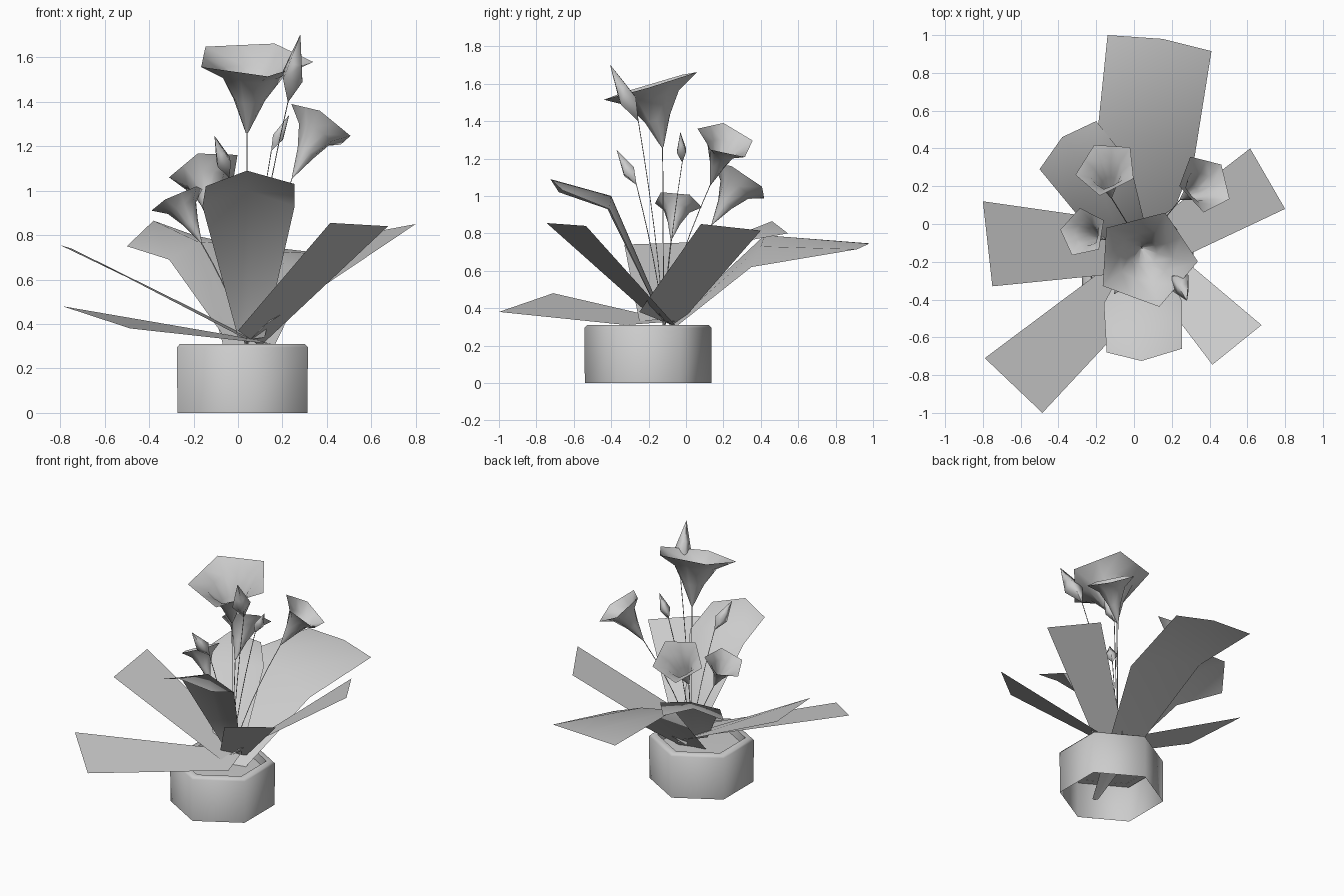
import bpy
import bmesh
import math
from mathutils import Vector, Matrix

default_cube = bpy.data.objects.get("Cube")
if default_cube:
    bpy.data.objects.remove(default_cube, do_unlink=True)

# One plain grey for the whole plant
grey = bpy.data.materials.new("plain_grey")
grey.use_nodes = True
grey.diffuse_color = (0.6, 0.6, 0.6, 1)
grey.node_tree.nodes["Principled BSDF"].inputs["Base Color"].default_value = (0.6, 0.6, 0.6, 1)

ROOT = Vector((0.04, -0.12, 0.27))
POT_CENTRE = Vector((0.02, -0.203, 0))


def finish(name, bm, angle=70):
    """Turn a bmesh into a smooth shaded object."""
    mesh = bpy.data.meshes.new(name)
    bmesh.ops.recalc_face_normals(bm, faces=bm.faces)
    bm.to_mesh(mesh)
    bm.free()
    mesh.materials.append(grey)
    obj = bpy.data.objects.new(name, mesh)
    bpy.context.collection.objects.link(obj)
    bpy.ops.object.select_all(action="DESELECT")
    obj.select_set(True)
    bpy.context.view_layer.objects.active = obj
    bpy.ops.object.shade_smooth_by_angle(angle=math.radians(angle))
    return obj


def bridge(bm, lower, upper, closed):
    """Fill the strip between two rows of vertices with quads."""
    count = len(lower)
    for i in range(count if closed else count - 1):
        j = (i + 1) % count
        bm.faces.new((lower[i], lower[j], upper[j], upper[i]))


def loft(name, rows, closed=False, cap_last=False, angle=70):
    """Skin a sequence of point rows."""
    bm = bmesh.new()
    rings = [[bm.verts.new(point) for point in row] for row in rows]
    for lower, upper in zip(rings, rings[1:]):
        bridge(bm, lower, upper, closed)
    if cap_last:
        bm.faces.new(rings[-1])
    return finish(name, bm, angle)


def ring(centre, u, v, radius, sides, dip=1.0):
    """Points round a centre; every other one may be pulled inward."""
    points = []
    for i in range(sides):
        a = math.tau * i / sides
        r = radius * (dip if i % 2 else 1)
        points.append(centre + (u * math.cos(a) + v * math.sin(a)) * r)
    return points


def stem(name, end):
    """Hair thin stalk that rises from the soil and bends outward."""
    end = Vector(end)
    curve = bpy.data.curves.new(name, "CURVE")
    curve.dimensions = "3D"
    curve.bevel_depth = 0.0025
    curve.bevel_resolution = 0
    spline = curve.splines.new("POLY")
    steps = 6
    spline.points.add(steps)
    for i, point in enumerate(spline.points):
        t = i / steps
        p = ROOT.lerp(end, t ** 1.4)
        p.z = ROOT.z + (end.z - ROOT.z) * t
        point.co = (*p, 1)
    curve.materials.append(grey)
    obj = bpy.data.objects.new(name, curve)
    bpy.context.collection.objects.link(obj)


def flower(name, apex, centre, first_petal):
    """Five pointed trumpet opening from its apex, with a stem."""
    apex, centre = Vector(apex), Vector(centre)
    arm = Vector(first_petal) - centre
    radius = arm.length
    u = arm.normalized()
    v = (centre - apex).cross(u).normalized()
    profile = ((0, 0.02, 1), (0.45, 0.26, 1), (0.8, 0.55, 0.88), (1, 1, 0.81))
    rows = [ring(apex.lerp(centre, t), u, v, radius * r, 10, dip) for t, r, dip in profile]
    loft(name, rows, closed=True)
    stem(name + "_stem", apex)


def bud(name, base, tip, radius):
    """Closed pointed bud with four sides, with a stem."""
    base, tip = Vector(base), Vector(tip)
    axis = (tip - base).normalized()
    u = axis.orthogonal().normalized()
    v = axis.cross(u)
    profile = ((0, 0.03), (0.38, 1), (0.6, 0.65), (1, 0.02))
    rows = [ring(base.lerp(tip, t), u, v, radius * r, 4) for t, r in profile]
    loft(name, rows, closed=True, angle=100)
    stem(name + "_stem", base)


# Six sided pot, open underneath, with a thick rim and soil inside
spin = Matrix.Rotation(math.radians(30), 3, "Z")
px, py = spin @ Vector((1, 0, 0)), spin @ Vector((0, 1, 0))


def pot_ring(radius, height):
    return ring(POT_CENTRE + Vector((0, 0, height)), px, py, radius, 6)


loft("pot", [pot_ring(0.338, 0), pot_ring(0.34, 0.295), pot_ring(0.325, 0.31),
             pot_ring(0.285, 0.31), pot_ring(0.28, 0.25)], closed=True)
loft("soil", [pot_ring(0.33, 0.25), pot_ring(0.1, 0.255)], closed=True, cap_last=True)

# Flat straight leaves: base edge, then tip edge
loft("leaf_left", [[(0.04, 0, 0.35), (0.04, -0.25, 0.33)],
                   [(-0.8, 0.12, 0.755), (-0.75, -0.33, 0.74)]])
loft("leaf_front_left", [[(0.08, -0.06, 0.33), (0.15, -0.32, 0.31)],
                         [(-0.79, -0.71, 0.48), (-0.485, -1, 0.38)]])
loft("leaf_front_right", [[(0, -0.2, 0.37), (0.1, -0.05, 0.3)],
                          [(0.415, -0.745, 0.855), (0.675, -0.535, 0.84)]])
loft("leaf_back_right", [[(0.1, -0.25, 0.38), (0.03, -0.05, 0.3)],
                         [(0.8, 0.08, 0.85), (0.615, 0.4, 0.815)]])

# Bent leaves: base, widest row, then pointed end row
loft("leaf_front", [[(0, -0.13, 0.34), (0.05, -0.11, 0.33), (0.12, -0.13, 0.34)],
                    [(-0.16, -0.42, 0.93), (0.045, -0.4, 1.0), (0.255, -0.41, 0.93)],
                    [(-0.145, -0.68, 1.02), (0.04, -0.725, 1.09), (0.255, -0.66, 1.03)]])
# The back leaf runs down through the soil to a narrow foot
loft("leaf_back", [[(0, -0.36, 0.06), (0.02, -0.37, 0.05), (0.04, -0.37, 0.05)],
                   [(-0.2, 0.42, 0.79), (0.07, 0.4, 0.73), (0.32, 0.35, 0.62)],
                   [(-0.14, 1, 0.745), (0.15, 0.98, 0.745), (0.41, 0.915, 0.715)]])
loft("leaf_back_left", [[(-0.06, -0.16, 0.34), (0.01, -0.1, 0.33), (0.07, -0.05, 0.34)],
                        [(-0.31, 0.06, 0.69), (-0.18, 0.22, 0.77), (-0.02, 0.32, 0.76)],
                        [(-0.5, 0.29, 0.75), (-0.38, 0.46, 0.865), (-0.2, 0.545, 0.8)]])

# Trumpet flowers: apex, centre of the opening, one petal point
flower("flower_top", (0.04, -0.125, 1.26), (0.065, -0.185, 1.592), (0.165, 0.06, 1.662))
flower("flower_right", (0.245, 0.13, 1.06), (0.375, 0.213, 1.3), (0.24, 0.2, 1.39))
flower("flower_back", (-0.12, 0.14, 0.85), (-0.145, 0.295, 1.085), (-0.31, 0.26, 1.06))
flower("flower_left", (-0.165, -0.08, 0.765), (-0.27, -0.045, 0.967), (-0.39, -0.03, 0.91))

# Buds: base, tip, widest radius
bud("bud_top", (0.225, -0.255, 1.4), (0.28, -0.405, 1.7), 0.062)
bud("bud_middle", (0.15, -0.02, 1.18), (0.23, -0.03, 1.34), 0.034)
bud("bud_left", (-0.04, -0.265, 1.06), (-0.105, -0.37, 1.245), 0.044)
